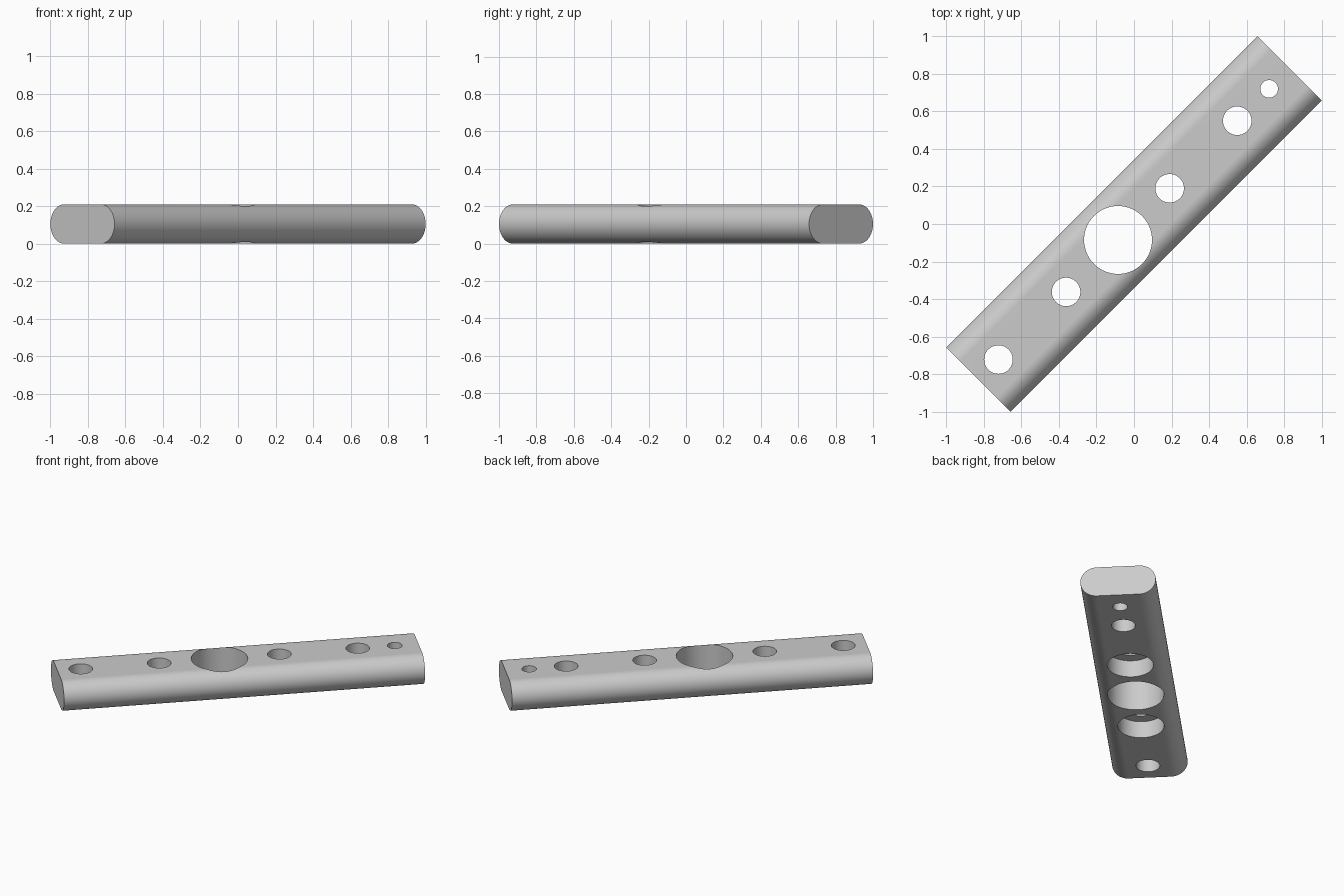
import bpy
import bmesh
from math import cos, sin, pi, radians, sqrt

if "Cube" in bpy.data.objects:
    bpy.data.objects.remove(bpy.data.objects["Cube"])

LENGTH, WIDTH, HEIGHT = 2.344, 0.484, 0.21
ROUND = HEIGHT / 2
ARC_STEPS = 24

# Plain metal
metal = bpy.data.materials.new("grey metal")
metal.use_nodes = True
color = (0.6, 0.6, 0.6, 1)
metal.diffuse_color = color
metal.node_tree.nodes["Principled BSDF"].inputs["Base Color"].default_value = color


def finish_mesh(name, bm):
    bmesh.ops.recalc_face_normals(bm, faces=bm.faces)
    mesh = bpy.data.meshes.new(name)
    bm.to_mesh(mesh)
    bm.free()
    mesh.materials.append(metal)
    obj = bpy.data.objects.new(name, mesh)
    bpy.context.collection.objects.link(obj)
    return obj


# Bar: a stadium profile pulled along its length
bm = bmesh.new()
profile = []
for side in (1, -1):
    for i in range(ARC_STEPS + 1):
        a = -pi / 2 + pi * i / ARC_STEPS
        y = side * (WIDTH / 2 - ROUND + ROUND * cos(a))
        z = ROUND + side * ROUND * sin(a)
        profile.append(bm.verts.new((-LENGTH / 2, y, z)))
end = bm.faces.new(profile)
pulled = bmesh.ops.extrude_face_region(bm, geom=[end])["geom"]
bmesh.ops.translate(bm, vec=(LENGTH, 0, 0),
                    verts=[v for v in pulled if isinstance(v, bmesh.types.BMVert)])
bar = finish_mesh("drilled_bar", bm)


# Drills: upright cylinders cut out of the bar
def drill(position, radius, bottom=-0.1, top=HEIGHT + 0.1):
    bm = bmesh.new()
    bmesh.ops.create_cone(bm, cap_ends=True, segments=64, radius1=radius,
                          radius2=radius, depth=top - bottom)
    bmesh.ops.translate(bm, verts=bm.verts,
                        vec=(position * sqrt(2), 0, (top + bottom) / 2))
    cutter = finish_mesh("drill_cutter", bm)
    cutter.hide_render = True
    cut = bar.modifiers.new("hole", "BOOLEAN")
    cut.operation = "DIFFERENCE"
    cut.solver = "EXACT"
    cut.object = cutter
    bpy.ops.object.modifier_apply(modifier=cut.name)
    bpy.data.objects.remove(cutter)


bpy.context.view_layer.objects.active = bar
bar.select_set(True)

# Through holes
drill(-0.085, 0.181)
for position in (-0.722, -0.362, 0.19, 0.55):
    drill(position, 0.076)
drill(0.72, 0.047)

# Counterbores on the underside, either side of the large hole
for position in (-0.362, 0.19):
    drill(position, 0.148, top=0.118)

# Soft shading on the rounds, crisp rims, and the diagonal placement
bpy.ops.object.shade_smooth_by_angle(angle=radians(30))
weighted = bar.modifiers.new("even shading", "WEIGHTED_NORMAL")
weighted.keep_sharp = True
bar.rotation_euler.z = radians(45)
